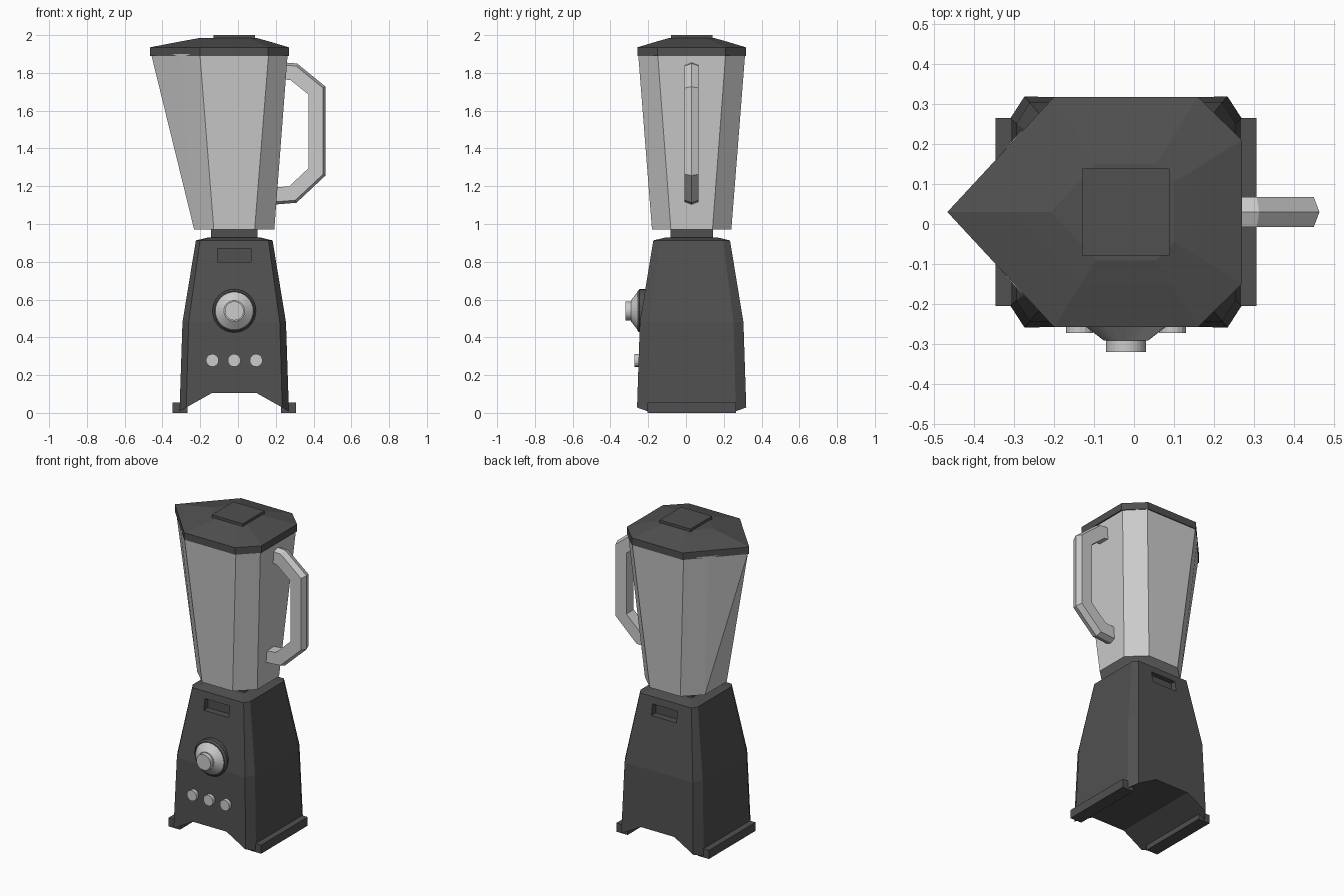
import bpy, bmesh, math
from mathutils import Vector

if "Cube" in bpy.data.objects:
    bpy.data.objects.remove(bpy.data.objects["Cube"])

CX, CY = -0.02, 0.03          # blender axis

dark = bpy.data.materials.new("dark_plastic")
dark.diffuse_color = (0.08, 0.08, 0.08, 1)
dark.use_nodes = True
dark.node_tree.nodes["Principled BSDF"].inputs["Base Color"].default_value = dark.diffuse_color


def finish(bm, name, mat=None):
    bmesh.ops.recalc_face_normals(bm, faces=bm.faces)
    me = bpy.data.meshes.new(name)
    bm.to_mesh(me)
    bm.free()
    ob = bpy.data.objects.new(name, me)
    bpy.context.collection.objects.link(ob)
    if mat:
        me.materials.append(mat)
    return ob


def loft(name, rings, mat=None):
    """Skin a stack of equal-length point rings and cap both ends."""
    bm = bmesh.new()
    rows = [[bm.verts.new(p) for p in r] for r in rings]
    n = len(rows[0])
    for a, b in zip(rows, rows[1:]):
        for i in range(n):
            j = (i + 1) % n
            bm.faces.new((a[i], a[j], b[j], b[i]))
    bm.faces.new(rows[0])
    bm.faces.new(rows[-1])
    return finish(bm, name, mat)


def octagon(hx, hy, fx, fy, z):
    """Chamfered rectangle: half sizes hx, hy and half flat lengths fx, fy."""
    pts = [(hx, -fy), (hx, fy), (fx, hy), (-fx, hy),
           (-hx, fy), (-hx, -fy), (-fx, -hy), (fx, -hy)]
    return [(CX + x, CY + y, z) for x, y in pts]


def box(name, x0, x1, y0, y1, z0, z1, mat=None):
    ring = lambda z: [(x0, y0, z), (x1, y0, z), (x1, y1, z), (x0, y1, z)]
    return loft(name, [ring(z0), ring(z1)], mat)


def turned(name, x, z, profile, mat=None, n=24):
    """Round part along y from (radius, y) pairs."""
    return loft(name, [[(x + r * math.cos(2 * math.pi * i / n), y,
                         z + r * math.sin(2 * math.pi * i / n))
                        for i in range(n)] for r, y in profile], mat)


def cut(ob, cutter):
    m = ob.modifiers.new("cut", 'BOOLEAN')
    m.operation = 'DIFFERENCE'
    m.solver = 'EXACT'
    m.object = cutter
    cutter.hide_render = True
    cutter.hide_viewport = True


# motor base: chamfered tower with arch underneath and slots front and back
base = loft("motor_base", [octagon(h, h, h - c, h - 1.6 * c, z) for h, c, z in
                           [(0.29, 0.035, 0.0), (0.274, 0.033, 0.48),
                            (0.203, 0.022, 0.913), (0.14, 0.018, 0.928)]], dark)
arch = [(-0.35, -0.025), (-0.118, 0.105), (0.118, 0.105), (0.35, -0.025)]
cut(base, loft("arch_cutter", [[(CX + x, y, z) for x, z in arch] for y in (-0.5, 0.5)]))
for side, name in ((-1, "front_slot_cutter"), (1, "back_slot_cutter")):
    ys = sorted((CY + side * 0.178, CY + side * 0.3))
    cut(base, box(name, CX - 0.088, CX + 0.088, ys[0], ys[1], 0.80, 0.87))

# feet
for side, name in ((-1, "left_foot"), (1, "right_foot")):
    xs = sorted((CX + side * 0.247, CX + side * 0.327))
    box(name, xs[0], xs[1], CY - 0.235, CY + 0.235, 0, 0.055, dark)

# neck
box("neck", CX - 0.123, CX + 0.123, CY - 0.112, CY + 0.112, 0.90, 0.975, dark)

# dial and buttons
turned("dial_ring", CX, 0.54, [(0.115, -0.19), (0.115, -0.245), (0.105, -0.257)], dark, 32)
turned("dial", CX, 0.54, [(0.1, -0.25), (0.1, -0.257), (0.055, -0.292),
                          (0.05, -0.292), (0.05, -0.32)], None, 32)
for i in (-1, 0, 1):
    turned("button", CX + i * 0.116, 0.278, [(0.034, -0.22), (0.034, -0.273)], None, 16)

# jar: tapered octagon whose left side flares into a pouring spout
bm = bmesh.new()
lo = [bm.verts.new(p) for p in octagon(0.212, 0.21, 0.108, 0.11, 0.97)]
hi = [bm.verts.new(p) for p in octagon(0.283, 0.283, 0.182, 0.18, 1.90)]
tip = bm.verts.new((-0.46, CY, 1.90))
for i in range(8):
    j = (i + 1) % 8
    if i != 4:
        bm.faces.new((lo[i], lo[j], hi[j], hi[i]))
for f in ((hi[4], lo[4], tip), (lo[4], lo[5], tip), (lo[5], hi[5], tip)):
    bm.faces.new(f)
bm.faces.new(lo)
bm.faces.new(hi[:5] + [tip] + hi[5:])
finish(bm, "jar")

# lid: pointed outline stepped up in shrinking rings, with a square cap
outline = [(-0.447, 0), (-0.18, -0.288), (0.18, -0.288), (0.29, -0.18),
           (0.29, 0.18), (0.18, 0.288), (-0.18, 0.288)]
loft("lid", [[(CX + x * s, CY + y * s, z) for x, y in outline]
             for s, z in ((1, 1.89), (1, 1.935), (0.63, 1.967), (0.42, 1.984))], dark)
box("lid_cap", CX - 0.109, CX + 0.109, CY - 0.109, CY + 0.109, 1.975, 2.0, dark)

# handle: ridged section mitred along an angular path
path = [Vector(p) for p in ((0.23, 1.81), (0.295, 1.805), (0.418, 1.705),
                            (0.418, 1.277), (0.29, 1.157), (0.18, 1.148))]
section = [(0.046, 0), (0.032, 0.037), (-0.044, 0.037), (-0.044, -0.037), (0.032, -0.037)]
rings = []
for i, p in enumerate(path):
    d0 = (p - path[max(i - 1, 0)]).normalized() if i else (path[1] - p).normalized()
    d1 = (path[i + 1] - p).normalized() if i < len(path) - 1 else d0
    t = (d0 + d1).normalized()
    k = 1 / t.dot(d1)
    rings.append([(p.x - t.y * k * u, CY + v, p.y + t.x * k * u) for u, v in section])
loft("handle", rings)
